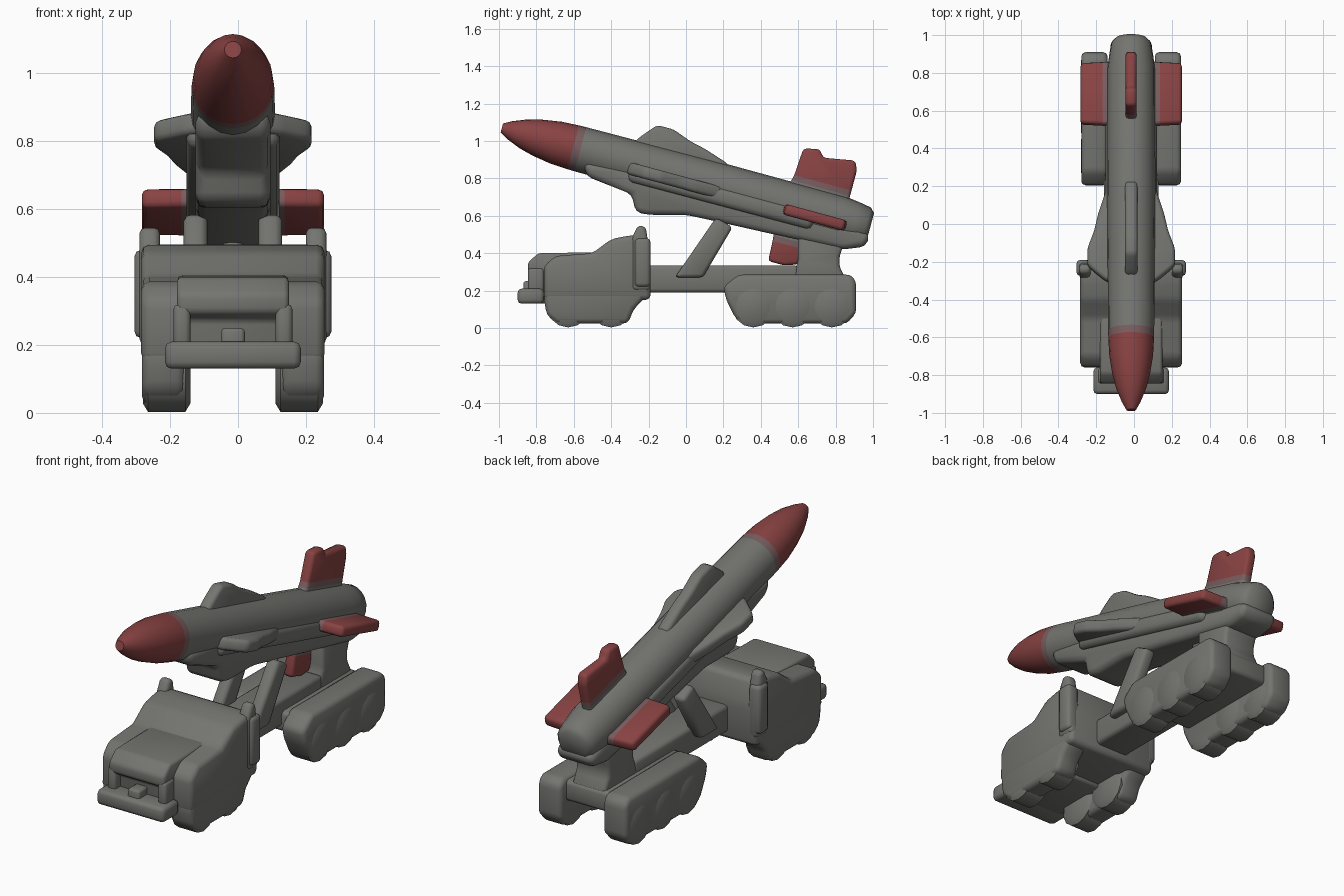
import bpy, bmesh, math
from mathutils import Matrix, Vector

if "Cube" in bpy.data.objects:
    bpy.data.objects.remove(bpy.data.objects["Cube"])

CX = -0.015                    # lateral centre line
TILT = -0.264                  # launch angle of the missile
MISSILE = Matrix.Translation((CX, 0, 0.803)) @ Matrix.Rotation(TILT, 4, 'X')
TRUCK = Matrix.Translation((CX, 0, 0))


def material(name, rgb):
    m = bpy.data.materials.new(name)
    m.diffuse_color = (*rgb, 1)
    m.use_nodes = True
    m.node_tree.nodes["Principled BSDF"].inputs["Base Color"].default_value = m.diffuse_color
    return m


GREY = material("grey_paint", (0.175, 0.175, 0.163))
RED = material("red_paint", (0.25, 0.055, 0.055))
FADE = material("faded_red", (0.19, 0.11, 0.115))


def finish(name, bm, mats, matrix, angle=50):
    bmesh.ops.recalc_face_normals(bm, faces=bm.faces)
    me = bpy.data.meshes.new(name)
    bm.to_mesh(me)
    bm.free()
    for m in mats:
        me.materials.append(m)
    ob = bpy.data.objects.new(name, me)
    bpy.context.collection.objects.link(ob)
    ob.matrix_world = matrix
    bpy.ops.object.select_all(action='DESELECT')
    ob.select_set(True)
    bpy.context.view_layer.objects.active = ob
    bpy.ops.object.shade_smooth_by_angle(angle=math.radians(angle))
    return ob


def prism(name, outline, x0, x1, bevel=0.02, matrix=TRUCK, red_from=None):
    """Side outline (y, z) extruded from x0 to x1 with rounded edges."""
    bm = bmesh.new()
    f = bm.faces.new([bm.verts.new((x0, y, z)) for y, z in outline])
    ext = bmesh.ops.extrude_face_region(bm, geom=[f])
    vs = [v for v in ext['geom'] if isinstance(v, bmesh.types.BMVert)]
    bmesh.ops.translate(bm, verts=vs, vec=(x1 - x0, 0, 0))
    bmesh.ops.recalc_face_normals(bm, faces=bm.faces)
    bmesh.ops.bevel(bm, geom=bm.edges[:], offset=bevel, segments=2,
                    profile=0.5, affect='EDGES', clamp_overlap=True)
    if red_from is not None:   # grey root, faded band, red blade
        for h in (red_from, red_from + 0.03):
            bmesh.ops.bisect_plane(bm, geom=bm.verts[:] + bm.edges[:] + bm.faces[:],
                                   plane_co=(0, 0, h), plane_no=(0, 0, 1))
        for f in bm.faces:
            z = f.calc_center_median().z
            f.material_index = 0 if z < red_from else 2 if z < red_from + 0.03 else 1
    return finish(name, bm, [GREY, RED, FADE], matrix)


def box(name, x0, x1, y0, y1, z0, z1, bevel=0.02):
    return prism(name, [(y0, z0), (y1, z0), (y1, z1), (y0, z1)], x0, x1, bevel)


def lathe(name, profile, sides, matrix, color=lambda y: 0):
    """Profile (y, radius) spun about the y axis."""
    bm = bmesh.new()
    rings = []
    for y, r in profile:
        rings.append([bm.verts.new((r * math.sin(a), y, r * math.cos(a)))
                      for a in (2 * math.pi * i / sides for i in range(sides))])
    for (ya, _), (yb, _), a, b in zip(profile, profile[1:], rings, rings[1:]):
        for i in range(sides):
            j = (i + 1) % sides
            bm.faces.new((a[i], a[j], b[j], b[i])).material_index = color((ya + yb) / 2)
    bm.faces.new(rings[0]).material_index = color(profile[0][0])
    bm.faces.new(rings[-1]).material_index = color(profile[-1][0])
    return finish(name, bm, [GREY, RED, FADE], matrix)


# Missile body with red nose
body = [(-1.02, 0.025), (-0.975, 0.05), (-0.9, 0.08), (-0.82, 0.1), (-0.72, 0.116),
        (-0.625, 0.121), (-0.585, 0.122), (-0.3, 0.124), (0.2, 0.128), (0.85, 0.126),
        (0.93, 0.116), (0.995, 0.105), (1.02, 0.08)]
lathe("missile_body", body, 20, MISSILE,
      lambda y: 1 if y < -0.63 else 2 if y < -0.59 else 0)


def around(deg, drop=0.0):
    """Missile frame turned about the missile axis, lowered by drop."""
    return (MISSILE @ Matrix.Translation((0, 0, -drop))
            @ Matrix.Rotation(math.radians(deg), 4, 'Y'))


# Small mid wings: top, left, right
mid_wing = [(-0.34, 0.06), (-0.30, 0.14), (-0.25, 0.2), (-0.22, 0.232), (-0.13, 0.232),
            (-0.03, 0.195), (0.06, 0.175), (0.2, 0.13), (0.22, 0.06)]
for name, deg, drop in (("top_wing", 0, 0.0), ("right_wing", 90, 0.03),
                        ("left_wing", -90, 0.03)):
    prism(name, mid_wing, -0.033, 0.033, 0.018, around(deg, drop))

# Red tail fins: tall ones above and below, short ones at the sides
tall_fin = [(0.53, 0.08), (0.555, 0.16), (0.565, 0.315), (0.65, 0.335), (0.68, 0.295),
            (0.85, 0.325), (0.872, 0.275), (0.872, 0.08)]
low_fin = [(0.52, 0.08), (0.535, 0.2), (0.54, 0.315), (0.63, 0.315), (0.7, 0.29),
           (0.7, 0.08)]
side_fin = [(0.545, 0.08), (0.555, 0.268), (0.885, 0.268), (0.895, 0.08)]
for name, deg, outline, drop, red in (
        ("top_fin", 0, tall_fin, 0, 0.135), ("bottom_fin", 180, low_fin, 0, 0.175),
        ("right_fin", 90, side_fin, 0.025, 0.122), ("left_fin", -90, side_fin, 0.025, 0.122)):
    prism(name, outline, -0.029, 0.029, 0.017, around(deg, drop), red_from=red)

# Launch cradle under the missile: keel and wider side ledges
prism("launch_cradle", [(-0.55, 0.89), (-0.53, 0.81), (-0.29, 0.715), (-0.27, 0.62),
                        (-0.2, 0.605), (0.0, 0.605), (0.14, 0.575), (0.45, 0.505),
                        (0.84, 0.42), (0.96, 0.435), (0.985, 0.5), (0.7, 0.6),
                        (-0.3, 0.86)],
      -0.11, 0.11, 0.03)
prism("cradle_ledge", [(-0.3, -0.1), (0.72, -0.095), (0.72, -0.0), (-0.3, -0.0)],
      -0.137, 0.137, 0.03, MISSILE)

# Rear pivot that carries the cradle
prism("rear_pivot", [(0.56, 0.25), (0.86, 0.25), (0.82, 0.33), (0.82, 0.38),
                     (0.86, 0.5), (0.6, 0.55), (0.6, 0.36)], -0.1, 0.1, 0.02)

# Chassis
box("chassis", -0.1, 0.1, -0.3, 0.6, 0.19, 0.335)
box("rear_deck", -0.15, 0.15, 0.25, 0.86, 0.16, 0.27)

# Parts repeated on both sides
for side, s in (("left", -1), ("right", 1)):
    prism(side + "_lift_strut", [(-0.06, 0.27), (0.09, 0.27), (0.25, 0.54), (0.16, 0.59)],
          s * 0.075, s * 0.145, 0.02)
    prism(side + "_rear_wheel_skirt",
          [(0.2, 0.22), (0.215, 0.15), (0.265, 0.05), (0.32, 0.024), (0.86, 0.024),
           (0.91, 0.08), (0.91, 0.25), (0.88, 0.285), (0.28, 0.285)],
          s * 0.125, s * 0.264, 0.025)
    prism(side + "_front_wheel_skirt",
          [(-0.76, 0.16), (-0.745, 0.07), (-0.69, 0.024), (-0.31, 0.024), (-0.28, 0.1),
           (-0.22, 0.16), (-0.22, 0.3), (-0.74, 0.3)],
          s * 0.14, s * 0.268, 0.025)
    for i, y in enumerate((-0.63, -0.4, 0.36, 0.57, 0.78)):
        lathe(f"{side}_wheel_{i + 1}", [(-0.07, 0.09), (-0.055, 0.115), (0.055, 0.115),
                                        (0.07, 0.09)], 14,
              TRUCK @ Matrix.Translation((s * 0.195, y, 0.118))
              @ Matrix.Rotation(math.radians(90), 4, 'Z'))
    # Tall post and pod at the back corner of the cab
    prism(side + "_cab_post", [(-0.29, 0.2), (-0.19, 0.2), (-0.19, 0.37), (-0.215, 0.54),
                               (-0.255, 0.55), (-0.29, 0.48)], s * 0.215, s * 0.275, 0.018)
    box(side + "_cab_pod", s * 0.22, s * 0.29, -0.275, -0.19, 0.22, 0.48)

# Cab with sloping windscreen
prism("cab", [(-0.76, 0.15), (-0.76, 0.33), (-0.70, 0.385), (-0.5, 0.4), (-0.4, 0.475),
              (-0.3, 0.495), (-0.22, 0.495), (-0.19, 0.36), (-0.19, 0.15)],
      -0.27, 0.27, 0.025)
# Hood with a recessed grille under its lip
prism("hood", [(-0.80, 0.13), (-0.80, 0.275), (-0.845, 0.295), (-0.845, 0.35),
               (-0.79, 0.4), (-0.45, 0.405), (-0.45, 0.13)], -0.165, 0.165, 0.015)
# Bumper, grille sides and tow hook
box("front_bumper", -0.2, 0.2, -0.9, -0.76, 0.13, 0.21, 0.02)
for side, s in (("left", -1), ("right", 1)):
    box(side + "_grille_side", s * 0.125, s * 0.175, -0.845, -0.76, 0.18, 0.32, 0.015)
box("tow_hook", -0.035, 0.035, -0.87, -0.78, 0.17, 0.25, 0.012)
